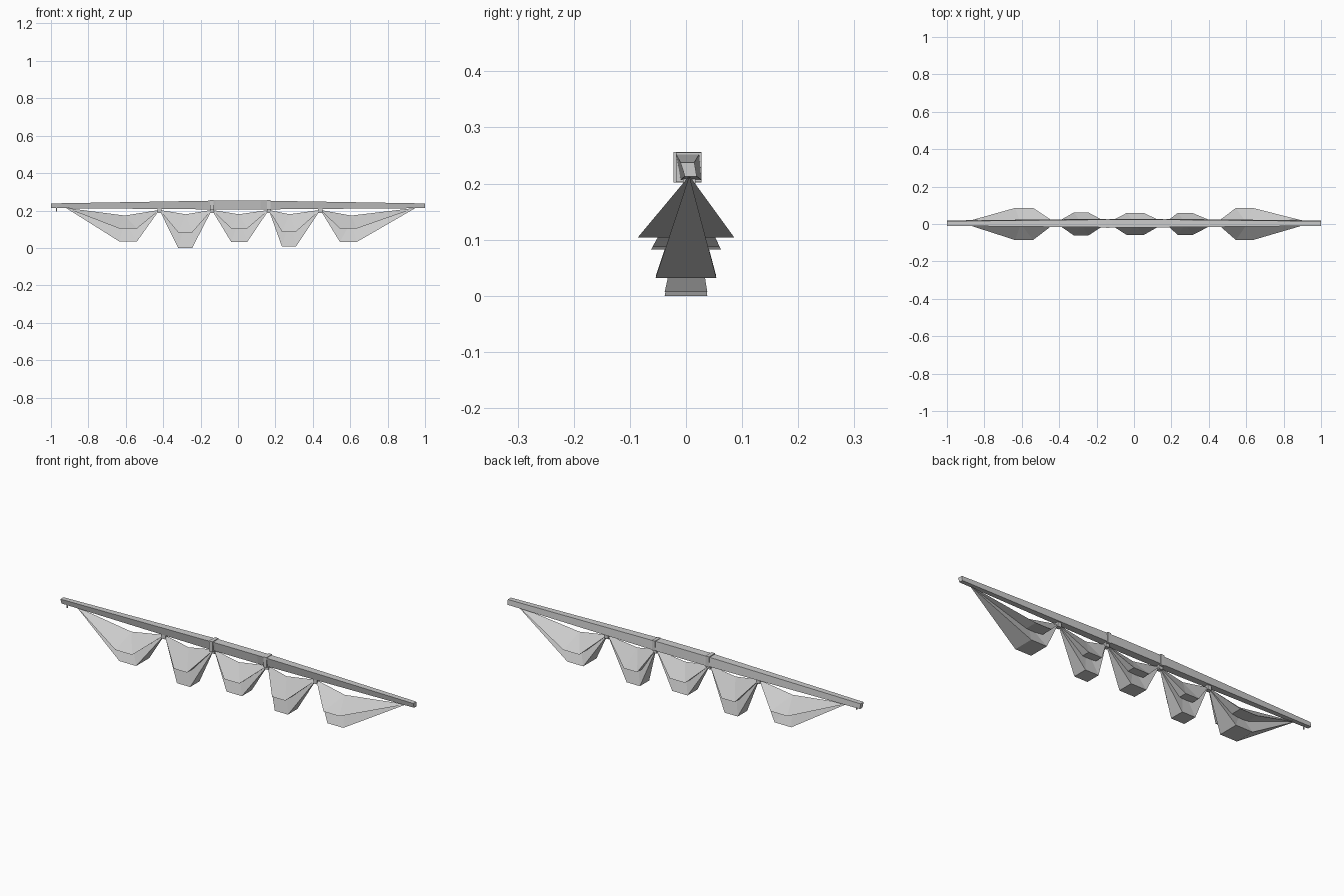
import bpy, bmesh

cube = bpy.data.objects.get("Cube")
if cube:
    bpy.data.objects.remove(cube)

grey = bpy.data.materials.new("plain grey")
grey.use_nodes = True
grey.diffuse_color = (0.6, 0.6, 0.6, 1)
grey.node_tree.nodes["Principled BSDF"].inputs["Base Color"].default_value = (0.6, 0.6, 0.6, 1)


def add_mesh(name, verts, faces):
    mesh = bpy.data.meshes.new(name)
    mesh.from_pydata(verts, [], faces)
    bm = bmesh.new()
    bm.from_mesh(mesh)
    bmesh.ops.recalc_face_normals(bm, faces=bm.faces)
    bm.to_mesh(mesh)
    bm.free()
    mesh.materials.append(grey)
    obj = bpy.data.objects.new(name, mesh)
    bpy.context.collection.objects.link(obj)
    return obj


def loft(name, sections):
    """Closed tube through four-cornered sections."""
    verts = [v for s in sections for v in s]
    last = len(verts) - 4
    faces = [(0, 1, 2, 3), tuple(range(last, last + 4))]
    for base in range(0, last, 4):
        for i in range(4):
            j = (i + 1) % 4
            faces.append((base + i, base + j, base + 4 + j, base + 4 + i))
    return add_mesh(name, verts, faces)


def bundle(name, start, end, x0, x1, half, bottom, dip):
    """Sagging cloth: two tied tips, one top fold point, a flat bottom panel."""
    verts = [start, end, dip,
             (x0, -half, bottom), (x1, -half, bottom),
             (x1, half, bottom), (x0, half, bottom)]
    faces = [(0, 3, 2), (3, 4, 2), (4, 1, 2),
             (0, 2, 6), (6, 2, 5), (5, 2, 1),
             (0, 6, 3), (1, 4, 5), (3, 6, 5, 4)]
    add_mesh(name, verts, faces)


def box(name, x, y, z, size):
    sx, sy, sz = (s / 2 for s in size)
    loft(name, [[(x - sx * k, y + sy * a, z + sz * b)
                 for a, b in ((-1, -1), (1, -1), (1, 1), (-1, 1))] for k in (1, -1)])


# Tapered yard, slightly skewed in section
def yard_section(x, front, back, low, high):
    return [(x, front + 0.008, low), (x, back + 0.004, low), (x, back, high), (x, front, high)]


loft("yard", [yard_section(-1, -0.01, 0.015, 0.213, 0.238),
              yard_section(-0.12, -0.018, 0.024, 0.206, 0.253),
              yard_section(0.12, -0.018, 0.024, 0.206, 0.253),
              yard_section(1, -0.01, 0.015, 0.213, 0.238)])

# Furled sail: two nested layers per bundle between neighbouring ties
ties = [(-0.92, 0.214), (-0.42, 0.203), (-0.14, 0.203), (0.165, 0.203), (0.44, 0.203), (0.95, 0.214)]
# bottom x range, upper half depth and height, lower half depth and height, fold x and z
lobes = [(-0.635, -0.54, 0.086, 0.104, 0.054, 0.035, -0.605, 0.173),
         (-0.32, -0.245, 0.062, 0.083, 0.038, 0.0, -0.28, 0.18),
         (-0.037, 0.05, 0.06, 0.105, 0.04, 0.033, 0.005, 0.18),
         (0.235, 0.31, 0.06, 0.087, 0.038, 0.007, 0.275, 0.18),
         (0.545, 0.635, 0.086, 0.104, 0.054, 0.032, 0.605, 0.173)]
for i, (x0, x1, uh, uz, lh, lz, fx, fz) in enumerate(lobes):
    a, b = ((x, 0.006, z) for x, z in ties[i:i + 2])
    bundle(f"sail_upper_{i + 1}", a, b, x0, x1, uh, uz, (fx, 0, fz))
    bundle(f"sail_lower_{i + 1}", a, b, x0, x1, lh, lz, (fx, 0, fz - 0.03))

# Knots below the yard
for i, (x, z) in enumerate(ties[1:-1]):
    box(f"knot_{i + 1}", x, 0.006, z - 0.004, (0.022, 0.022, 0.024))

# Straps around the yard
box("strap_right", -0.14, 0.003, 0.229, (0.02, 0.05, 0.054))
box("strap_left", 0.165, 0.005, 0.229, (0.018, 0.046, 0.052))

# Small pin near the right end
box("yard_pin", -0.97, 0.003, 0.206, (0.005, 0.005, 0.02))
